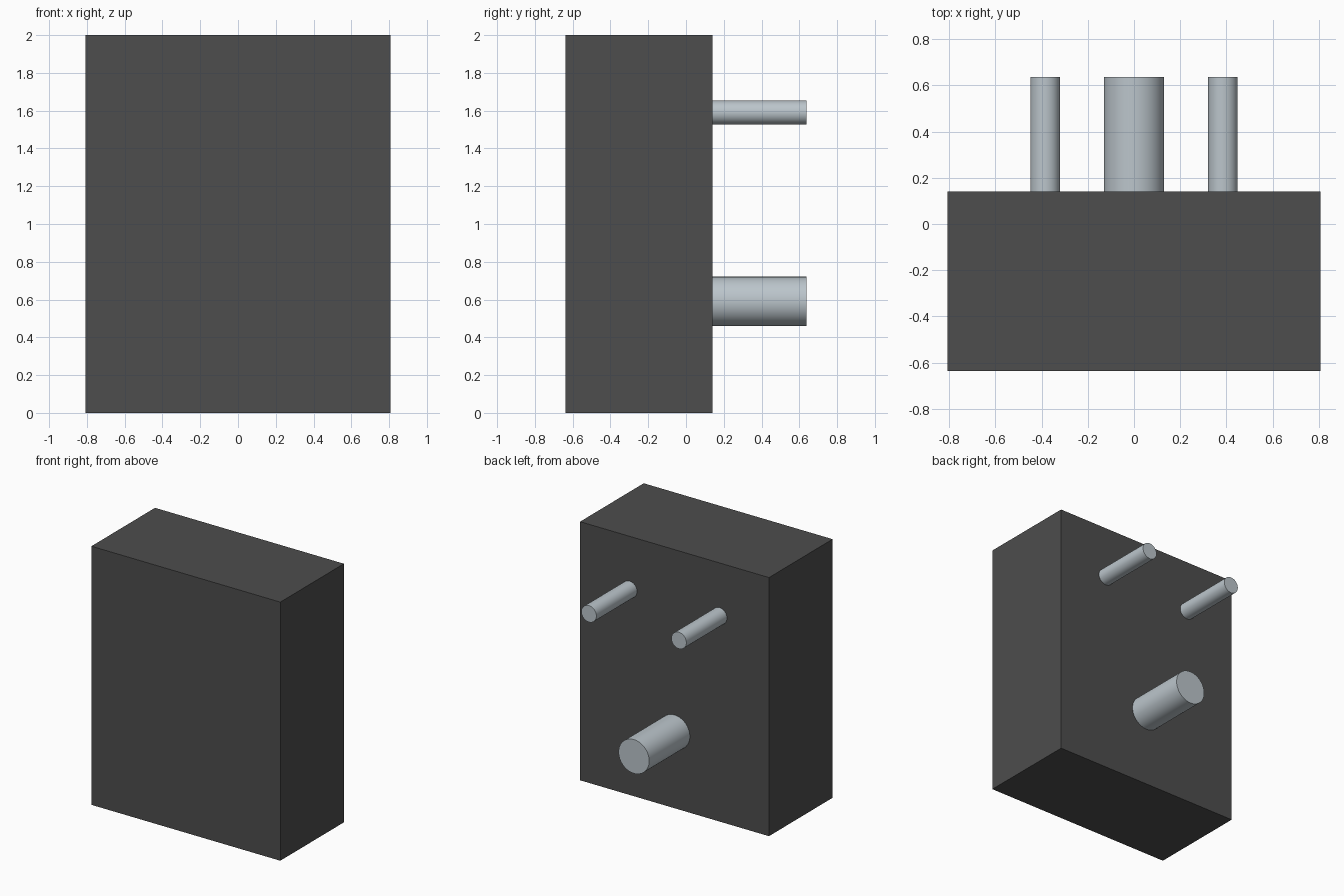
import bpy
import math

cube = bpy.data.objects.get("Cube")
if cube:
    bpy.data.objects.remove(cube, do_unlink=True)


def material(name, rgb):
    mat = bpy.data.materials.new(name)
    mat.use_nodes = True
    colour = (*rgb, 1.0)
    mat.diffuse_color = colour
    mat.node_tree.nodes["Principled BSDF"].inputs["Base Color"].default_value = colour
    return mat


charcoal = material("charcoal plastic", (0.075, 0.075, 0.075))
steel = material("pale steel", (0.50, 0.56, 0.60))

BACK, PIN_END = 0.14, 0.637      # back face of the body, tips of the pins


# Body block
bpy.ops.mesh.primitive_cube_add(size=1, location=(0, (BACK - 0.637) / 2, 1.0))
body = bpy.context.object
body.name = "body"
body.scale = (1.616, BACK + 0.637, 2.0)
bpy.ops.object.transform_apply(location=False, rotation=False, scale=True)
body.data.materials.append(charcoal)


# Round pins standing out of the back
def pin(name, x, z, radius):
    bpy.ops.mesh.primitive_cylinder_add(
        vertices=64, radius=radius, depth=PIN_END - BACK,
        location=(x, (BACK + PIN_END) / 2, z), rotation=(math.pi / 2, 0, 0))
    obj = bpy.context.object
    obj.name = name
    obj.data.materials.append(steel)
    bpy.ops.object.shade_smooth_by_angle(angle=math.radians(30))


for side, sign in (("left", 1), ("right", -1)):
    pin(f"{side}_upper_pin", sign * 0.385, 1.59, 0.064)
pin("large_lower_pin", 0, 0.59, 0.131)
